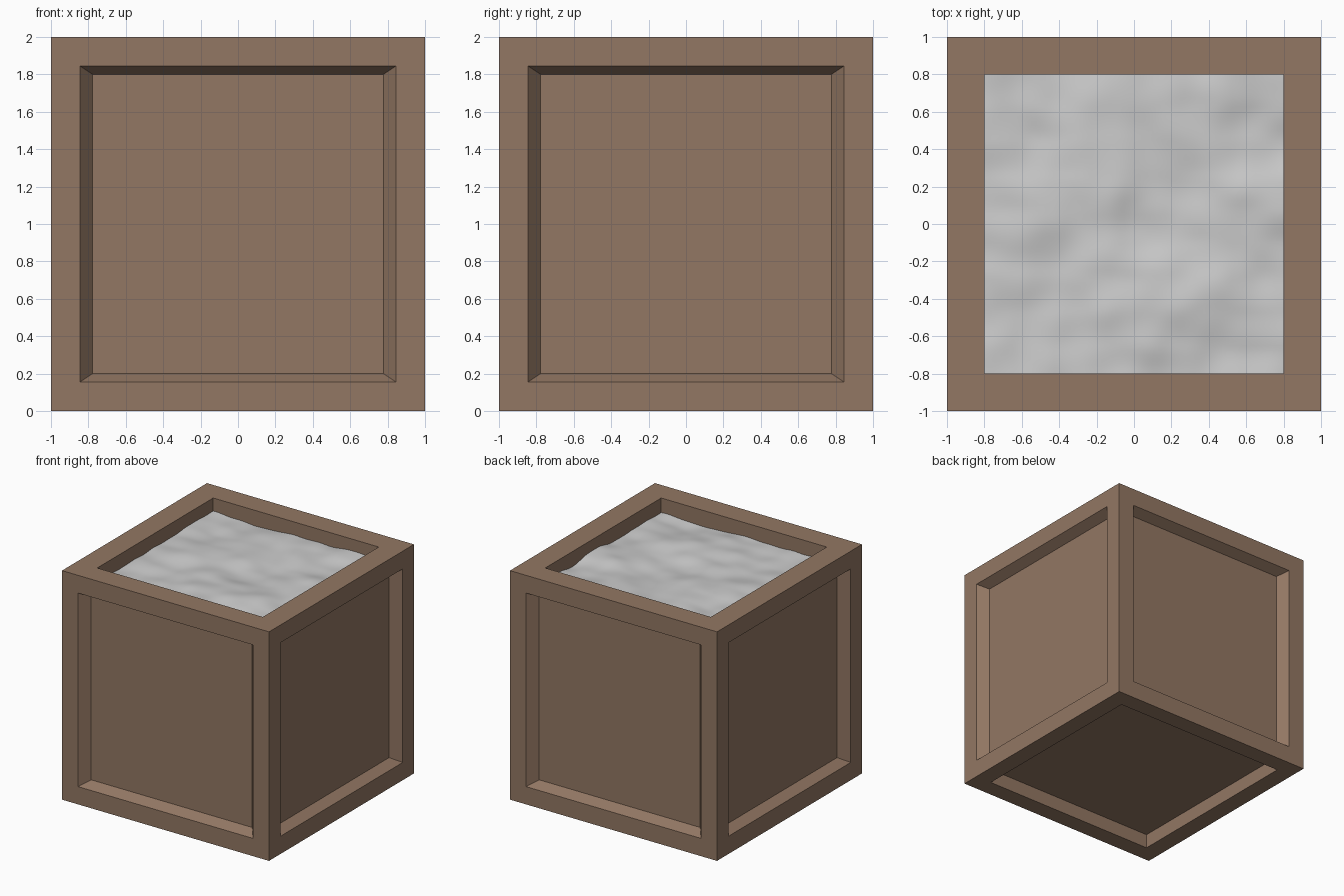
import bpy, bmesh
from mathutils import Vector, Matrix, noise

if "Cube" in bpy.data.objects:
    bpy.data.objects.remove(bpy.data.objects["Cube"])


def add_object(name, bm):
    mesh = bpy.data.meshes.new(name)
    bm.to_mesh(mesh)
    bm.free()
    obj = bpy.data.objects.new(name, mesh)
    bpy.context.collection.objects.link(obj)
    return obj


def inset(bm, face, thickness, depth=0.0):
    bmesh.ops.inset_individual(bm, faces=[face], thickness=thickness,
                               depth=depth, use_even_offset=True)


# Crate: cube with recessed panels and an open top
bm = bmesh.new()
bmesh.ops.create_cube(bm, size=2, matrix=Matrix.Translation((0, 0, 1)))
bm.normal_update()
for face in list(bm.faces):
    n = face.normal.copy()
    if n.z > 0.5:
        # Opening with straight walls; the filling closes it
        inset(bm, face, 0.2)
        inset(bm, face, 0.0, -0.2)
        bmesh.ops.delete(bm, geom=[face], context='FACES_ONLY')
    elif n.z < -0.5:
        # Underside recess with straight walls
        inset(bm, face, 0.155)
        inset(bm, face, 0.0, -0.125)
    else:
        # Side panels with slanted walls, slightly narrower than tall
        inset(bm, face, 0.155)
        inset(bm, face, 0.045, -0.085)
        for v in face.verts:
            if abs(n.x) < 0.5:
                v.co.x *= 0.972
            else:
                v.co.y *= 0.972
crate = add_object("crate", bm)
brown = bpy.data.materials.new("brown")
brown.diffuse_color = (0.29, 0.185, 0.125, 1)
brown.use_nodes = True
brown.node_tree.nodes["Principled BSDF"].inputs["Base Color"].default_value = brown.diffuse_color
crate.data.materials.append(brown)

# Filling: smooth, lumpy sheet just below the rim
bm = bmesh.new()
bmesh.ops.create_grid(bm, x_segments=64, y_segments=64, size=0.8)
for v in bm.verts:
    p = Vector((v.co.x * 2.4 + 5.3, v.co.y * 2.6 + 1.7, 0.4))
    height = 0.035 * noise.noise(p) + 0.015 * noise.noise(p * 2.1)
    v.co.z = 1.88 + height
for f in bm.faces:
    f.smooth = True
add_object("filling", bm)
